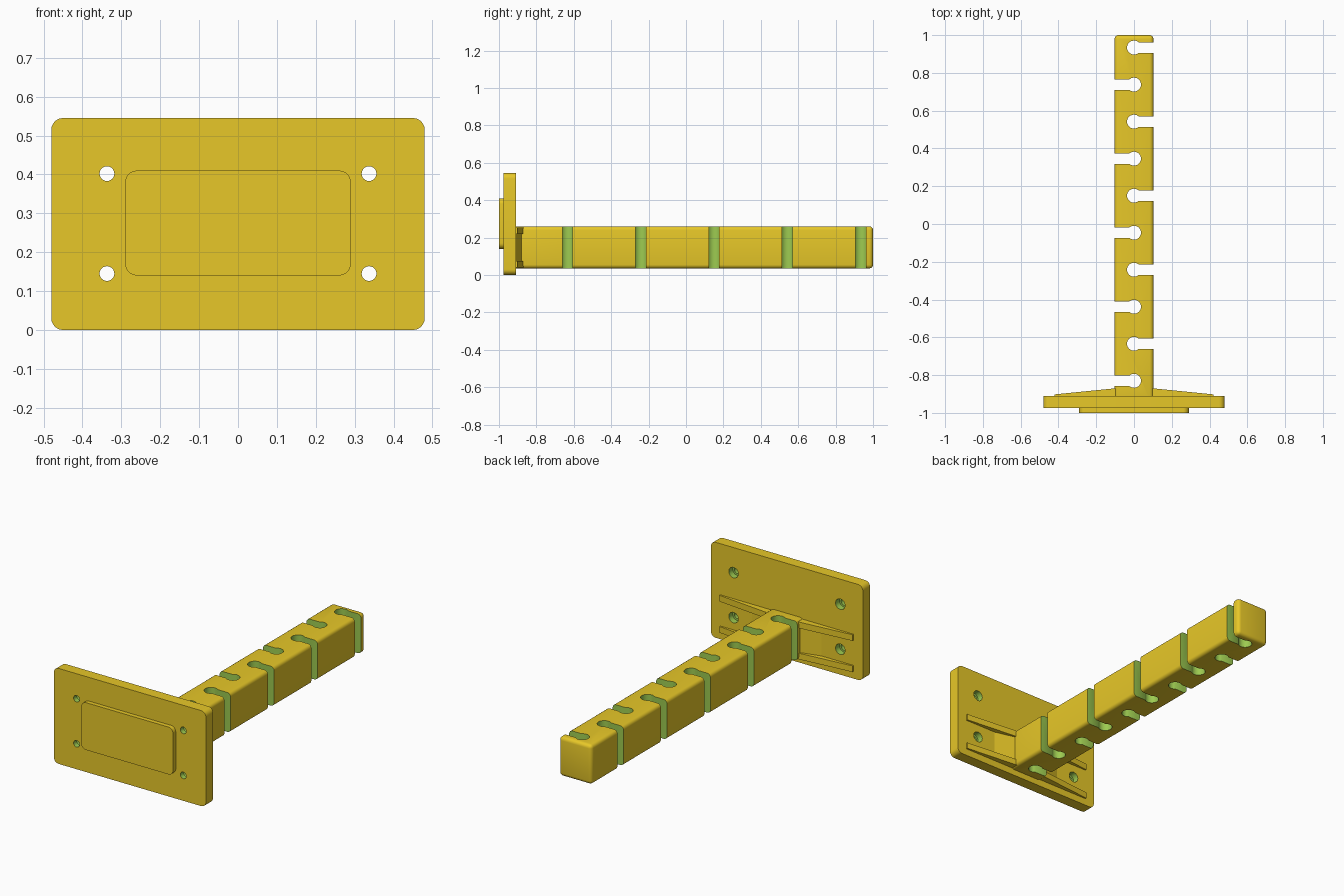
import bpy, bmesh, math
from mathutils import Vector

if "Cube" in bpy.data.objects:
    bpy.data.objects.remove(bpy.data.objects["Cube"])


def material(name, rgb):
    m = bpy.data.materials.new(name)
    m.diffuse_color = (*rgb, 1)
    m.use_nodes = True
    m.node_tree.nodes["Principled BSDF"].inputs["Base Color"].default_value = m.diffuse_color
    return m


GOLD = material("golden yellow", (0.947, 0.680, 0.025))
GREEN = material("leaf green", (0.337, 0.597, 0.082))


def prism(name, profile, axis, lo, hi, mat=GOLD):
    """Extrude a 2D profile along z (profile is x, y) or y (profile is x, z)."""
    bm = bmesh.new()
    put = (lambda a, b: (a, b, lo)) if axis == "z" else (lambda a, b: (a, lo, b))
    face = bm.faces.new([bm.verts.new(put(a, b)) for a, b in profile])
    ext = bmesh.ops.extrude_face_region(bm, geom=[face])
    step = Vector((0, 0, hi - lo)) if axis == "z" else Vector((0, hi - lo, 0))
    bmesh.ops.translate(bm, vec=step,
                        verts=[v for v in ext["geom"] if isinstance(v, bmesh.types.BMVert)])
    bmesh.ops.recalc_face_normals(bm, faces=bm.faces)
    me = bpy.data.meshes.new(name)
    bm.to_mesh(me)
    bm.free()
    me.materials.append(mat)
    ob = bpy.data.objects.new(name, me)
    bpy.context.collection.objects.link(ob)
    return ob


def rounded_rect(x0, x1, z0, z1, r, n=6):
    pts = []
    corners = [(x1 - r, z1 - r), (x0 + r, z1 - r), (x0 + r, z0 + r), (x1 - r, z0 + r)]
    for q, (cx, cz) in enumerate(corners):
        for i in range(n + 1):
            a = (q + i / n) * math.pi / 2
            pts.append((cx + r * math.cos(a), cz + r * math.sin(a)))
    return pts


def circle(cx, cz, r, n=24):
    return [(cx + r * math.cos(2 * math.pi * i / n), cz + r * math.sin(2 * math.pi * i / n))
            for i in range(n)]


def keyhole(side, cy, r=0.037, h=0.0275, n=18):
    a0 = math.asin(h / r)
    arc = [a0 + (2 * math.pi - 2 * a0) * i / n for i in range(n + 1)]
    pts = [(r * math.cos(a), r * math.sin(a)) for a in arc] + [(0.2, -h), (0.2, h)]
    return [(side * x, cy + y) for x, y in pts]


def activate(ob):
    bpy.ops.object.select_all(action="DESELECT")
    ob.select_set(True)
    bpy.context.view_layer.objects.active = ob


def cut(ob, cutter):
    """Subtract the cutter; cut walls keep the cutter's colour."""
    mod = ob.modifiers.new("cut", "BOOLEAN")
    mod.operation = "DIFFERENCE"
    mod.solver = "EXACT"
    mod.material_mode = "TRANSFER"
    mod.object = cutter
    activate(ob)
    bpy.ops.object.modifier_apply(modifier=mod.name)
    bpy.data.objects.remove(cutter)


def smooth(ob):
    activate(ob)
    bpy.ops.object.shade_smooth_by_angle(angle=math.radians(35))


# Mounting plate with four counterbored screw holes
plate = prism("mounting_plate", rounded_rect(-0.48, 0.48, 0, 0.545, 0.03), "y", -0.975, -0.91)
for x in (-0.337, 0.337):
    for z in (0.145, 0.402):
        cut(plate, prism("screw_hole", circle(x, z, 0.019), "y", -1.1, -0.8, GREEN))
        cut(plate, prism("counterbore", circle(x, z, 0.03), "y", -0.945, -0.8, GREEN))
smooth(plate)

# Raised pad on the front of the plate
pad = prism("front_pad", rounded_rect(-0.29, 0.29, 0.14, 0.41, 0.03), "y", -1.0, -0.975)
smooth(pad)

# Long arm with rounded edges
arm = prism("arm", [(-0.103, -0.95), (0.103, -0.95), (0.103, 1), (-0.103, 1)], "z", 0.035, 0.26)
bev = arm.modifiers.new("round", "BEVEL")
bev.width = 0.02
bev.segments = 4
activate(arm)
bpy.ops.object.modifier_apply(modifier=bev.name)

# Keyhole slots opening to alternating sides
for i in range(10):
    side = 1 if i % 2 == 0 else -1
    cut(arm, prism("slot", keyhole(side, 0.934 - 0.196 * i), "z", -0.2, 0.5, GREEN))
smooth(arm)

# Tapered ribs bracing the arm against the plate, with a short wedge between them
for s, label in ((-1, "left"), (1, "right")):
    rib = [(s * 0.09, -0.92), (s * 0.42, -0.92), (s * 0.42, -0.902), (s * 0.1, -0.87),
           (s * 0.09, -0.87)]
    prism(f"lower_rib_{label}", rib, "z", 0.04, 0.075)
    prism(f"upper_rib_{label}", rib, "z", 0.218, 0.253)
    wedge = [(s * 0.09, -0.92), (s * 0.22, -0.92), (s * 0.22, -0.91), (s * 0.103, -0.88),
             (s * 0.09, -0.88)]
    prism(f"centre_wedge_{label}", wedge, "z", 0.07, 0.222)
